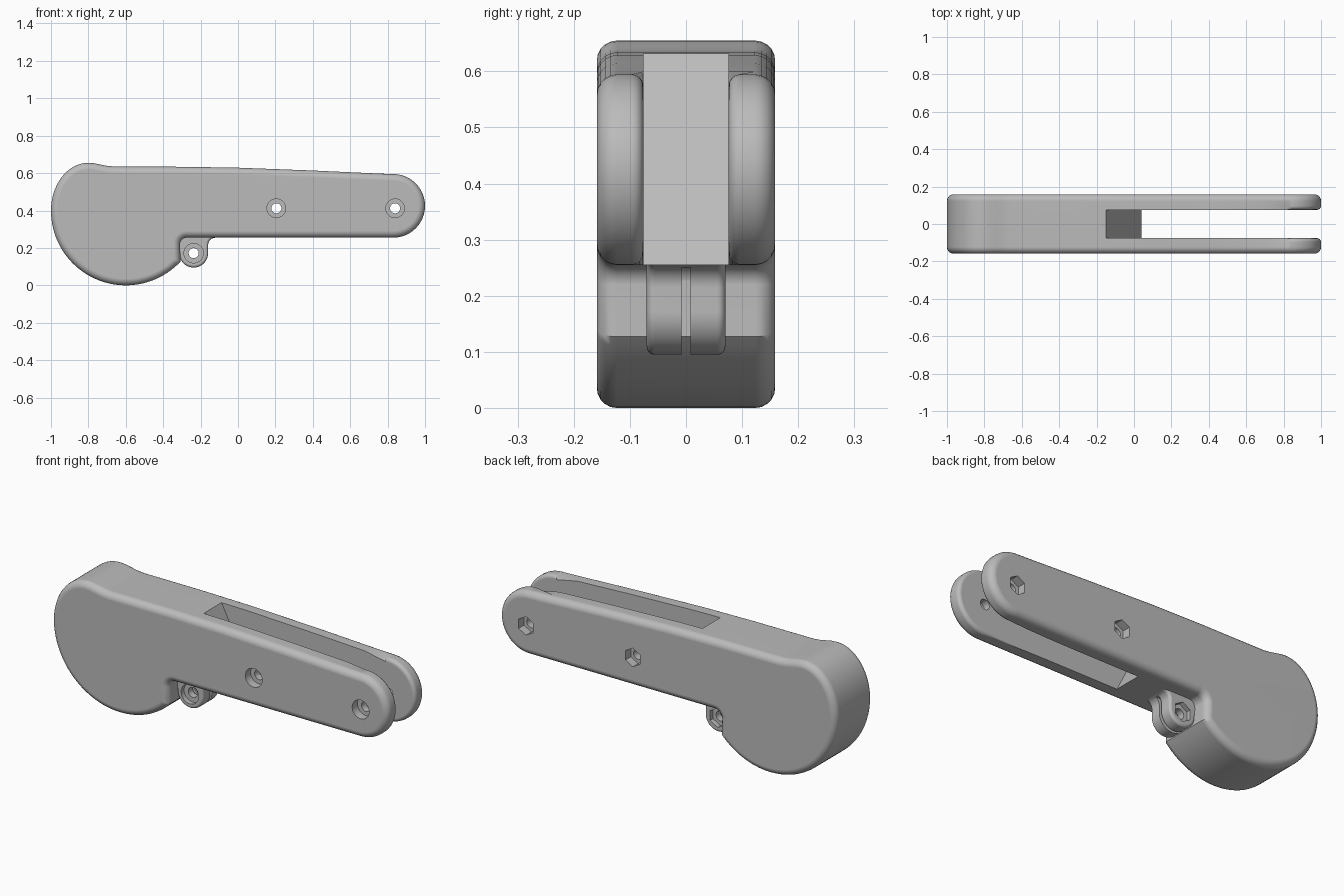
import bpy, bmesh
from math import sin, cos, radians, pi

cube = bpy.data.objects.get("Cube")
if cube:
    bpy.data.objects.remove(cube, do_unlink=True)

grey = bpy.data.materials.new("plain grey")
grey.use_nodes = True
grey.diffuse_color = (0.5, 0.5, 0.5, 1)
bsdf = grey.node_tree.nodes["Principled BSDF"]
bsdf.inputs["Base Color"].default_value = (0.5, 0.5, 0.5, 1)
bsdf.inputs["Roughness"].default_value = 0.6


def arc(cx, cz, rx, rz, start, end, steps):
    """Points on an elliptical arc, in degrees."""
    angles = [radians(start + (end - start) * i / steps) for i in range(steps + 1)]
    return [(cx + rx * cos(a), cz + rz * sin(a)) for a in angles]


def prism(name, points, y0, y1):
    """Extrude an x-z outline along y."""
    bm = bmesh.new()
    face = bm.faces.new([bm.verts.new((x, y0, z)) for x, z in points])
    new = bmesh.ops.extrude_face_region(bm, geom=[face])["geom"]
    for v in new:
        if isinstance(v, bmesh.types.BMVert):
            v.co.y = y1
    bmesh.ops.recalc_face_normals(bm, faces=bm.faces)
    mesh = bpy.data.meshes.new(name)
    bm.to_mesh(mesh)
    bm.free()
    obj = bpy.data.objects.new(name, mesh)
    bpy.context.collection.objects.link(obj)
    mesh.materials.append(grey)
    return obj


def activate(obj):
    bpy.ops.object.select_all(action='DESELECT')
    obj.select_set(True)
    bpy.context.view_layer.objects.active = obj


def cut(obj, points, y0, y1):
    """Subtract a prism from an object."""
    cutter = prism("cutter", points, y0, y1)
    cutter.hide_render = True
    activate(obj)
    mod = obj.modifiers.new("cut", 'BOOLEAN')
    mod.operation, mod.solver, mod.object = 'DIFFERENCE', 'EXACT', cutter
    bpy.ops.object.modifier_apply(modifier=mod.name)
    bpy.data.objects.remove(cutter, do_unlink=True)


def round_edges(obj, width, rule, segments=5):
    """Round every edge whose two ends satisfy the rule."""
    bm = bmesh.new()
    bm.from_mesh(obj.data)
    edges = [e for e in bm.edges if all(rule(v.co) for v in e.verts)
             and abs(e.verts[0].co.y - e.verts[1].co.y) < 1e-4]
    bmesh.ops.bevel(bm, geom=edges, offset=width, offset_type='OFFSET', segments=segments,
                    profile=0.5, affect='EDGES', clamp_overlap=False)
    bm.to_mesh(obj.data)
    bm.free()


def bolt_hole(obj, x, z, half, depth, radius):
    """Through hole, round recess at the front, hexagonal one at the back."""
    cut(obj, arc(x, z, 0.027, 0.027, 0, 345, 23), -half - 0.1, half + 0.1)
    cut(obj, arc(x, z, radius, radius, 0, 350, 35), -half - 0.1, -half + depth)
    cut(obj, arc(x, z, radius, radius, 30, 330, 5), half - depth, half + 0.1)


def finish(obj):
    activate(obj)
    bpy.ops.object.shade_smooth_by_angle(angle=radians(35))
    mod = obj.modifiers.new("even shading", 'WEIGHTED_NORMAL')
    mod.keep_sharp = True


# Lever body: round cam head, long arm and clearance notch below
HALF, SLOT = 0.159, 0.076
outline = arc(-0.6, 0.4, 0.4, 0.4, -43, -180, 40)
outline += arc(-0.8, 0.4, 0.2, 0.255, 180, 90, 20)[1:]
outline += [(-0.77, 0.653), (-0.735, 0.646), (-0.70, 0.639), (-0.66, 0.635),
            (-0.3, 0.634), (0, 0.629), (0.4, 0.614), (0.7, 0.6)]
outline += arc(0.83, 0.425, 0.17, 0.17, 92, -90, 32)
outline += arc(-0.275, 0.22, 0.035, 0.035, 90, 180, 6)
body = prism("lever_body", outline, -HALF, HALF)

# Fork slot with a sloping inner end
cut(body, [(-0.155, 0.64), (-0.2, 0.73), (1.2, 0.73), (1.2, 0.1), (0.118, 0.1), (0.04, 0.255)],
    -SLOT, SLOT)

# Rounded outer rims and fork tips
round_edges(body, 0.036, lambda c: abs(abs(c.y) - HALF) < 1e-3)
round_edges(body, 0.02, lambda c: abs(abs(c.y) - SLOT) < 1e-3 and c.x > 0.8, 4)

# Two bolt holes through the fork
for x in (0.205, 0.84):
    bolt_hole(body, x, 0.412, HALF, 0.045, 0.05)
finish(body)

# Clamp lug under the arm, split down the middle
LUG = 0.07
lug_outline = arc(-0.237, 0.172, 0.077, 0.077, -180, 0, 24)
lug_outline += arc(-0.12, 0.215, 0.04, 0.04, 180, 90, 6)
lug_outline += [(-0.12, 0.28), (-0.34, 0.28), (-0.34, 0.172)]
lug = prism("clamp_lug", lug_outline, -LUG, LUG)
round_edges(lug, 0.014, lambda c: abs(abs(c.y) - LUG) < 1e-3 and c.z < 0.26, 4)
bolt_hole(lug, -0.237, 0.172, LUG, 0.025, 0.052)
cut(lug, [(-0.309, 0.05), (-0.05, 0.05), (-0.05, 0.25), (-0.309, 0.25)], -0.008, 0.008)
finish(lug)
